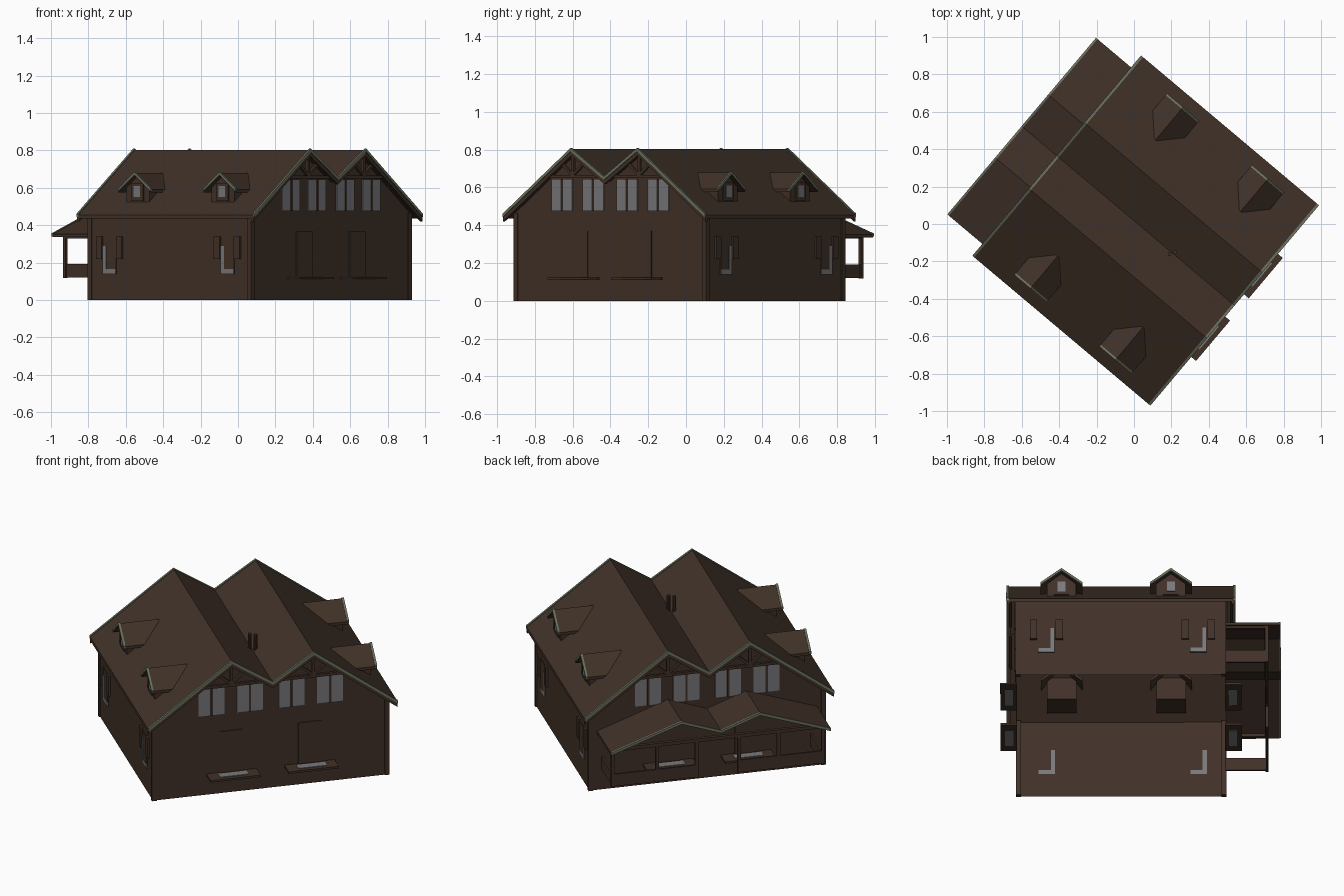
import bpy, bmesh, math
from mathutils import Matrix, Vector

if "Cube" in bpy.data.objects:
    bpy.data.objects.remove(bpy.data.objects["Cube"])

# The house is built on its own axes (u along ridges, v across, z up), then turned in plan
PLACE = Matrix.Translation((0.0625, -0.035, 0)) @ Matrix.Rotation(math.radians(-40.1), 4, 'Z')


def material(name, rgb):
    m = bpy.data.materials.new(name)
    m.diffuse_color = (*rgb, 1)
    m.use_nodes = True
    m.node_tree.nodes["Principled BSDF"].inputs["Base Color"].default_value = m.diffuse_color
    return m


BROWN = material("dark_brown_timber", (0.052, 0.031, 0.021))
TRIM = material("grey_green_trim", (0.15, 0.17, 0.115))
GLASS = material("grey_glass", (0.19, 0.19, 0.20))


def finish(name, bm, mat):
    bmesh.ops.recalc_face_normals(bm, faces=bm.faces)
    bm.transform(PLACE)
    me = bpy.data.meshes.new(name)
    bm.to_mesh(me)
    bm.free()
    me.materials.append(mat)
    ob = bpy.data.objects.new(name, me)
    bpy.context.collection.objects.link(ob)
    return ob


def prism(name, pts, a, b, mat, axis='u'):
    """Extrude a (horizontal, z) outline from a to b along u or v."""
    bm = bmesh.new()
    put = (lambda p, t: (t, p[0], p[1])) if axis == 'u' else (lambda p, t: (p[0], t, p[1]))
    lo = [bm.verts.new(put(p, a)) for p in pts]
    hi = [bm.verts.new(put(p, b)) for p in pts]
    bm.faces.new(lo)
    bm.faces.new(hi)
    n = len(pts)
    for i in range(n):
        j = (i + 1) % n
        bm.faces.new((lo[i], lo[j], hi[j], hi[i]))
    return finish(name, bm, mat)


def box(name, u0, u1, v0, v1, z0, z1, mat):
    return prism(name, [(v0, z0), (v1, z0), (v1, z1), (v0, z1)], u0, u1, mat)


def band(top, t, lift=0.0):
    """Closed outline of a strip of thickness t under a polyline."""
    return [(h, z + lift) for h, z in top] + [(h, z + lift - t) for h, z in reversed(top)]


def strut(name, u, p, q, w, mat):
    """Thin timber between two (v, z) points on a gable plane."""
    d = (Vector(q) - Vector(p)).normalized() * w / 2
    n = Vector((-d.y, d.x))
    P, Q = Vector(p), Vector(q)
    prism(name, [P + n, Q + n, Q - n, P - n], u - 0.008, u + 0.008, mat)


# Walls: open-bottomed shell rising to the double gable
bm = bmesh.new()
outline = [(-0.66, 0), (-0.66, 0.468), (-0.23, 0.785), (0, 0.635),
           (0.23, 0.785), (0.66, 0.468), (0.66, 0)]
rings = [[bm.verts.new((u, v, z)) for v, z in outline] for u in (-0.565, 0.565)]
for r in rings:
    bm.faces.new(r)
for i in (0, 5):
    bm.faces.new((rings[0][i], rings[0][i + 1], rings[1][i + 1], rings[1][i]))
finish("walls", bm, BROWN)

# Main roof with rake trim
ROOF = [(-0.70, 0.455), (-0.23, 0.803), (0, 0.652), (0.23, 0.803), (0.70, 0.455)]
prism("main_roof", band(ROOF, 0.02), -0.615, 0.615, BROWN)
for s in (-1, 1):
    prism("rake_trim", band(ROOF, 0.018, 0.006), s * 0.608, s * 0.622, TRIM)
    prism("rake_board", band(ROOF, 0.022, -0.012), s * 0.600, s * 0.617, BROWN)

for s in (-1, 1):
    # Corner boards
    for t in (-1, 1):
        box("corner_board", s * 0.545, s * 0.572, t * 0.64, t * 0.667, 0, 0.465, BROWN)
    for t in (-1, 1):
        # Gable windows with mullions
        for a, b in ((0.045, 0.19), (0.26, 0.405)):
            box("gable_glass", s * 0.565, s * 0.572, t * a, t * b, 0.475, 0.645, GLASS)
            m = (a + b) / 2
            box("gable_mullion", s * 0.565, s * 0.577, t * (m - 0.006), t * (m + 0.006),
                0.475, 0.645, BROWN)
        # Gable truss
        box("gable_tie", s * 0.592, s * 0.608, t * 0.05, t * 0.41, 0.65, 0.666, BROWN)
        strut("king_post", s * 0.6, (t * 0.23, 0.66), (t * 0.23, 0.78), 0.016, BROWN)
        strut("truss_brace", s * 0.6, (t * 0.23, 0.665), (t * 0.15, 0.73), 0.014, BROWN)
        strut("truss_brace", s * 0.6, (t * 0.23, 0.665), (t * 0.31, 0.73), 0.014, BROWN)
        # Ground floor window and wide sill
        box("ground_window", s * 0.565, s * 0.571, t * 0.155, t * 0.285, 0.12, 0.37, BROWN)
        box("window_sill", s * 0.565, s * 0.655, t * 0.078, t * 0.36, 0.112, 0.124, BROWN)
        box("sill_glass", s * 0.585, s * 0.63, t * 0.14, t * 0.30, 0.109, 0.127, GLASS)

# Side windows with shutters, and dormers, on both long sides
for s in (-1, 1):
    for c in (-0.42, 0.404):
        box("side_window", c - 0.045, c + 0.045, s * 0.66, s * 0.665, 0.14, 0.33, BROWN)
        box("side_glass", c - 0.045, c + 0.045, s * 0.657, s * 0.668, 0.14, 0.165, GLASS)
        box("side_glass_strip", c - 0.045, c - 0.022, s * 0.657, s * 0.668, 0.165, 0.29, GLASS)
        for t in (-1, 1):
            box("shutter", c + t * 0.05, c + t * 0.09, s * 0.66, s * 0.672, 0.22, 0.34, BROWN)
    for c in (-0.272, 0.322):
        prism("dormer_body", [(c - 0.08, 0.49), (c + 0.08, 0.49), (c + 0.08, 0.60),
                              (c, 0.665), (c - 0.08, 0.60)], s * 0.605, s * 0.45, BROWN, 'v')
        top = [(c - 0.113, 0.592), (c, 0.68), (c + 0.113, 0.592)]
        prism("dormer_roof", band(top, 0.016), s * 0.63, s * 0.405, BROWN, 'v')
        prism("dormer_trim", band(top, 0.015, 0.005), s * 0.622, s * 0.634, TRIM, 'v')
        box("dormer_frame", c - 0.042, c + 0.042, s * 0.60, s * 0.612, 0.53, 0.625, BROWN)
        box("dormer_glass", c - 0.022, c + 0.022, s * 0.60, s * 0.615, 0.55, 0.61, GLASS)

# Porch roof with trim
PORCH = [(-0.617, 0.352), (-0.22, 0.493), (0, 0.413), (0.22, 0.493), (0.617, 0.352)]
prism("porch_roof", band(PORCH, 0.016), -0.86, -0.565, BROWN)
prism("porch_trim", band(PORCH, 0.016, 0.004), -0.867, -0.856, TRIM)
box("porch_beam", -0.80, -0.78, -0.60, 0.60, 0.33, 0.35, BROWN)

# Porch posts and railing panels
for s in (-1, 1):
    for v in (0.12, 0.34, 0.59):
        box("porch_post", -0.80, -0.783, s * (v - 0.009), s * (v + 0.009), 0.118, 0.34, BROWN)
    box("porch_side_rail", -0.79, -0.565, s * 0.58, s * 0.592, 0.12, 0.193, BROWN)
    box("porch_side_beam", -0.79, -0.565, s * 0.58, s * 0.597, 0.33, 0.348, BROWN)
    box("porch_front_rail", -0.797, -0.786, s * 0.12, s * 0.59, 0.12, 0.193, BROWN)

# Twin flue pipes in the valley
for d in (-0.014, 0.014):
    bm = bmesh.new()
    bmesh.ops.create_cone(bm, cap_ends=True, segments=10, radius1=0.01, radius2=0.01, depth=0.13,
                          matrix=Matrix.Translation((0.187 + d * 0.6, d, 0.685)))
    finish("flue_pipe", bm, BROWN)
